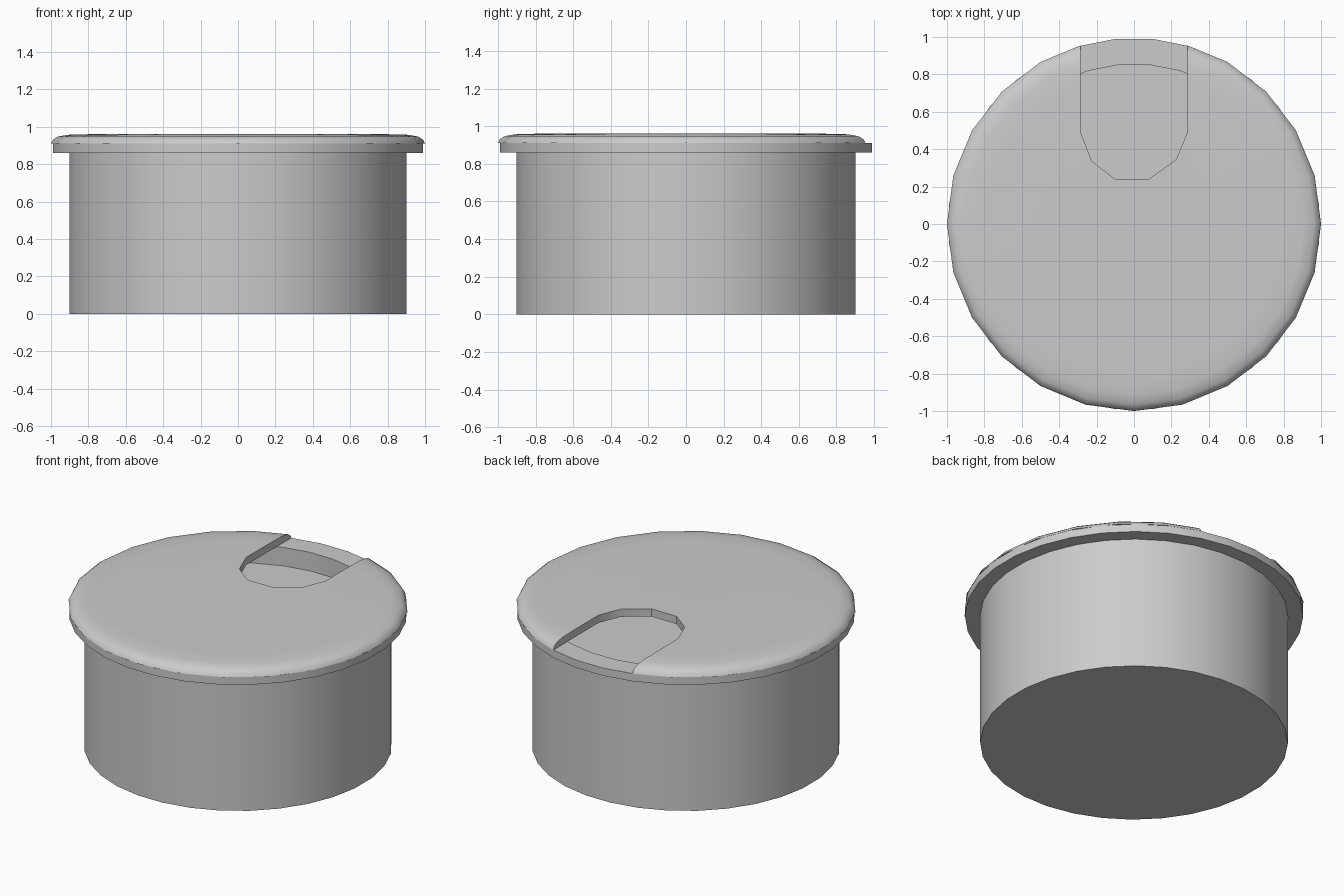
import bpy, bmesh
from math import pi, cos, sin, radians

if "Cube" in bpy.data.objects:
    bpy.data.objects.remove(bpy.data.objects["Cube"])


def make_object(name, bm):
    bmesh.ops.recalc_face_normals(bm, faces=bm.faces)
    mesh = bpy.data.meshes.new(name)
    bm.to_mesh(mesh)
    bm.free()
    obj = bpy.data.objects.new(name, mesh)
    bpy.context.collection.objects.link(obj)
    return obj


def lathe(name, profile, sides, offset=0.0):
    """Closed turned solid; the first and last profile points become flat caps."""
    bm = bmesh.new()
    rings = []
    for r, z in profile:
        rings.append([bm.verts.new((r * cos(offset + 2 * pi * i / sides),
                                    r * sin(offset + 2 * pi * i / sides), z))
                      for i in range(sides)])
    for a, b in zip(rings, rings[1:]):
        for i in range(sides):
            j = (i + 1) % sides
            bm.faces.new((a[i], a[j], b[j], b[i]))
    bm.faces.new(rings[0][::-1])
    bm.faces.new(rings[-1])
    return make_object(name, bm)


def smooth(obj, angle):
    bpy.ops.object.select_all(action='DESELECT')
    obj.select_set(True)
    bpy.context.view_layer.objects.active = obj
    bpy.ops.object.shade_smooth_by_angle(angle=radians(angle))


# Body with flange and shallow recess under the cap
body = lathe("grommet_body",
             [(0.905, 0), (0.905, 0.86), (0.995, 0.86), (0.995, 0.91),
              (0.855, 0.91), (0.855, 0.79)], 32, pi / 32)
smooth(body, 30)

# Cap plate with a softened rim
cap = lathe("cap_plate",
            [(1.0, 0.91), (0.99, 0.93), (0.965, 0.947), (0.91, 0.957),
             (0.80, 0.96)], 24)

# Slot cutter: round inner end, open at the back edge
outline = [(0.285, 1.2), (-0.285, 1.2), (-0.285, 0.49), (-0.225, 0.335),
           (-0.10, 0.24), (0.08, 0.24), (0.225, 0.345), (0.285, 0.49)]
bm = bmesh.new()
face = bm.faces.new([bm.verts.new((x, y, 0.88)) for x, y in outline])
top = bmesh.ops.extrude_face_region(bm, geom=[face])["geom"]
bmesh.ops.translate(bm, vec=(0, 0, 0.2),
                    verts=[v for v in top if isinstance(v, bmesh.types.BMVert)])
cutter = make_object("slot_cutter", bm)
cutter.hide_render = True

# Cut the cable slot
cut = cap.modifiers.new("cable_slot", 'BOOLEAN')
cut.operation = 'DIFFERENCE'
cut.solver = 'EXACT'
cut.object = cutter
bpy.ops.object.select_all(action='DESELECT')
cap.select_set(True)
bpy.context.view_layer.objects.active = cap
bpy.ops.object.modifier_apply(modifier=cut.name)
bpy.data.objects.remove(cutter)
smooth(cap, 35)
